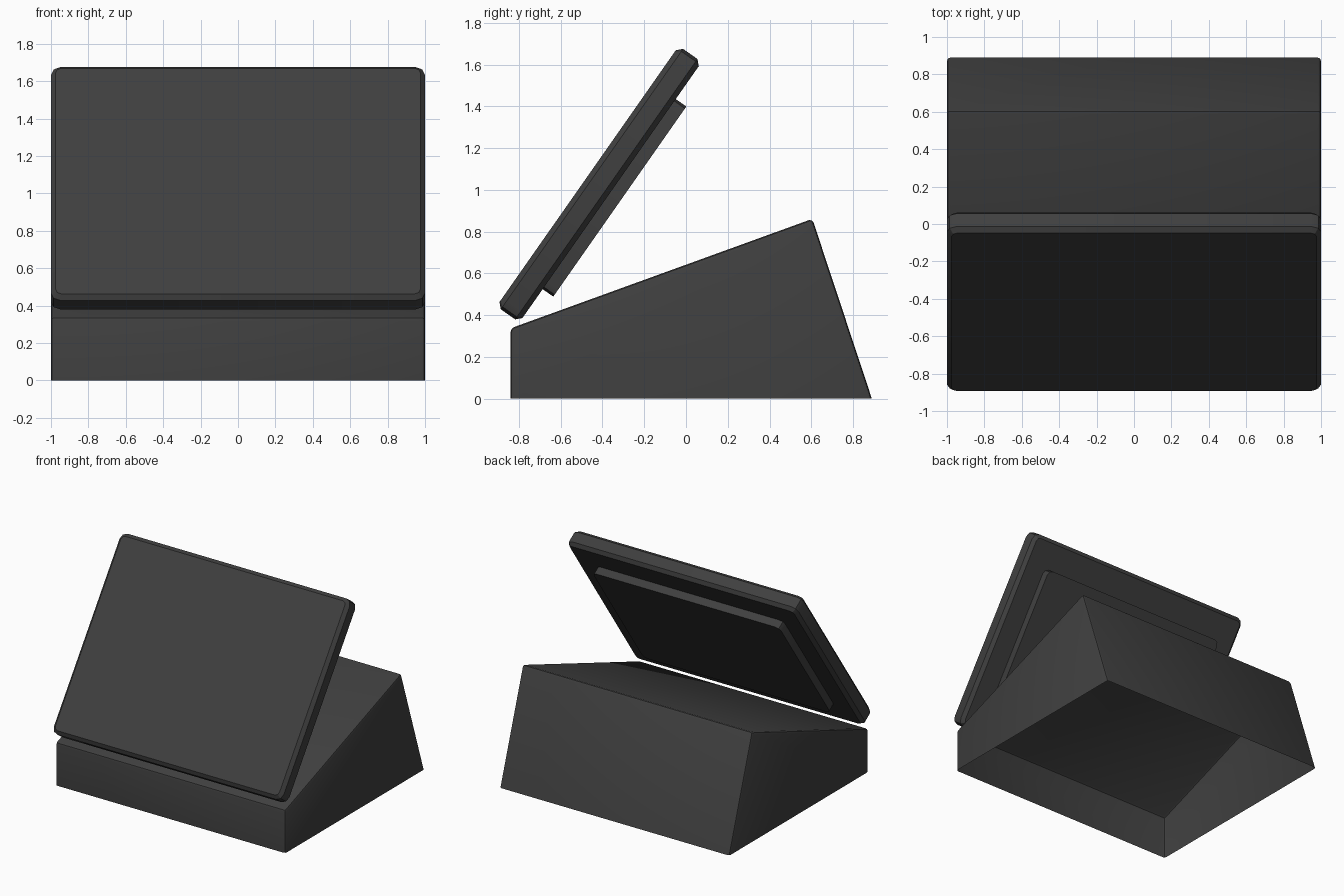
import bpy, bmesh, math
from mathutils import Matrix, Vector

if "Cube" in bpy.data.objects:
    bpy.data.objects.remove(bpy.data.objects["Cube"])

grey = bpy.data.materials.new("dark_grey")
grey.use_nodes = True
COLOUR = (0.05, 0.05, 0.05, 1)
grey.diffuse_color = COLOUR
grey.node_tree.nodes["Principled BSDF"].inputs["Base Color"].default_value = COLOUR

TILT = math.radians(-35)


def finish(bm, name):
    mesh = bpy.data.meshes.new(name)
    bm.to_mesh(mesh)
    bm.free()
    mesh.materials.append(grey)
    obj = bpy.data.objects.new(name, mesh)
    bpy.context.collection.objects.link(obj)
    bpy.ops.object.select_all(action='DESELECT')
    obj.select_set(True)
    bpy.context.view_layer.objects.active = obj
    bpy.ops.object.shade_smooth_by_angle(angle=math.radians(30))
    return obj


def tilted_slab(name, size, along, depth, corner, chamfer=0):
    """Rounded-corner slab placed by its position in the tilted screen plane."""
    bm = bmesh.new()
    bmesh.ops.create_cube(bm, size=1, matrix=Matrix.Diagonal((*size, 1)))
    # Round the four corners, then chamfer the front and back outlines
    corners = [e for e in bm.edges
               if abs(e.verts[0].co.y - e.verts[1].co.y) > size[1] / 2]
    bmesh.ops.bevel(bm, geom=corners, offset=corner, segments=2,
                    profile=0.5, affect='EDGES')
    if chamfer:
        rims = [e for e in bm.edges
                if abs(e.verts[0].co.y - e.verts[1].co.y) < size[1] / 2]
        bmesh.ops.bevel(bm, geom=rims, offset=chamfer, segments=1,
                        profile=0.5, affect='EDGES')
    turn = Matrix.Rotation(TILT, 4, 'X')
    bm.transform(turn @ Matrix.Translation((0, -depth, along)))
    return finish(bm, name)


# Wedge-shaped stand: extruded side profile with softened edges, open underneath
bm = bmesh.new()
profile = [(-0.84, 0), (-0.84, 0.337), (0.605, 0.861), (0.89, 0)]
side = bm.faces.new([bm.verts.new((-1, y, z)) for y, z in profile])
swept = bmesh.ops.extrude_face_region(bm, geom=[side])["geom"]
bmesh.ops.translate(bm, vec=Vector((2, 0, 0)),
                    verts=[v for v in swept if isinstance(v, bmesh.types.BMVert)])
bmesh.ops.recalc_face_normals(bm, faces=bm.faces)
upper = [e for e in bm.edges if max(v.co.z for v in e.verts) > 0.1]
bmesh.ops.bevel(bm, geom=upper, offset=0.018, segments=2,
                profile=0.5, affect='EDGES')
floor = [f for f in bm.faces if all(abs(v.co.z) < 0.001 for v in f.verts)]
bmesh.ops.delete(bm, geom=floor, context='FACES_ONLY')
finish(bm, "wedge_stand")

# Tilted display and the raised panel on its back
tilted_slab("display", (2, 0.134, 1.522), 0.603, 0.93, 0.05, 0.025)
tilted_slab("back_panel", (1.63, 0.09, 1.111), 0.5915, 0.846, 0.04)
